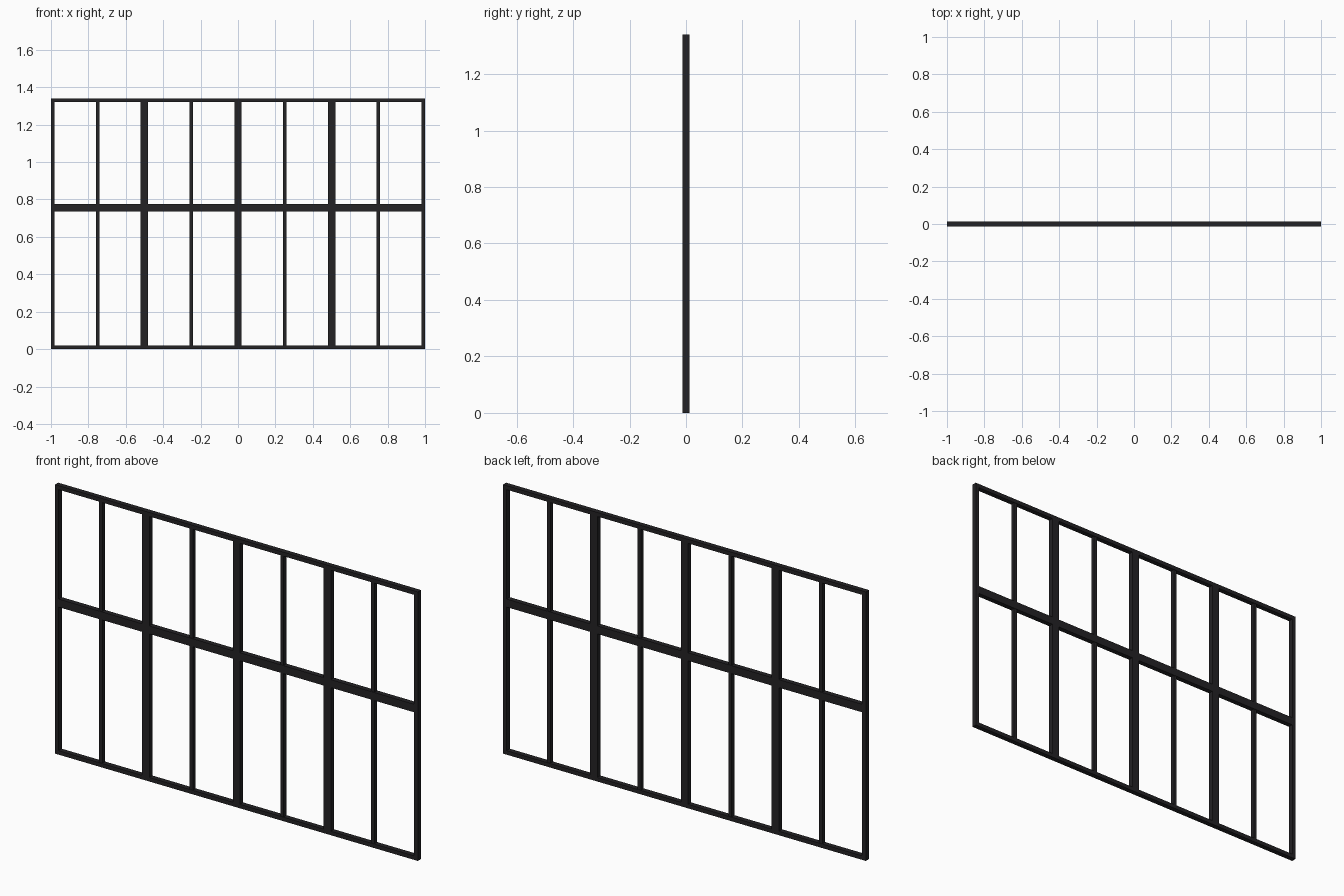
import bpy

if "Cube" in bpy.data.objects:
    bpy.data.objects.remove(bpy.data.objects["Cube"])

W, H, D = 2.0, 1.34, 0.025     # overall width, height, depth
T = 0.02                       # outer frame thickness
RAIL_Z = 0.755                 # centre height of the cross rail

mat = bpy.data.materials.new("dark_metal")
mat.diffuse_color = (0.017, 0.016, 0.018, 1)
mat.use_nodes = True
mat.node_tree.nodes["Principled BSDF"].inputs["Base Color"].default_value = mat.diffuse_color


def bar(name, x, z, sx, sz, sy=D):
    """Straight box bar centred at (x, 0, z)."""
    bpy.ops.mesh.primitive_cube_add(size=1, location=(x, 0, z))
    ob = bpy.context.object
    ob.name = name
    ob.scale = (sx, sy, sz)
    bpy.ops.object.transform_apply(location=False, rotation=False, scale=True)
    ob.data.materials.append(mat)
    return ob


# outer frame
for side, s in (("left", -1), ("right", 1)):
    bar(f"{side}_stile", s * (W - T) / 2, H / 2, T, H)
bar("bottom_rail", 0, T / 2, W - 2 * T, T)
bar("top_rail", 0, H - T / 2, W - 2 * T, T)

# wide cross rail
bar("cross_rail", 0, RAIL_Z, W - 2 * T, 0.04)

# upright bars, split above and below the cross rail: wide mullions and thin glazing bars
spans = (("lower", T, RAIL_Z - 0.02), ("upper", RAIL_Z + 0.02, H - T))
for level, z0, z1 in spans:
    for x in (-0.5, 0, 0.5):
        bar(f"{level}_mullion", x, (z0 + z1) / 2, 0.04, z1 - z0)
    for x in (-0.75, -0.25, 0.25, 0.75):
        bar(f"{level}_glazing_bar", x, (z0 + z1) / 2, 0.018, z1 - z0, 0.02)
